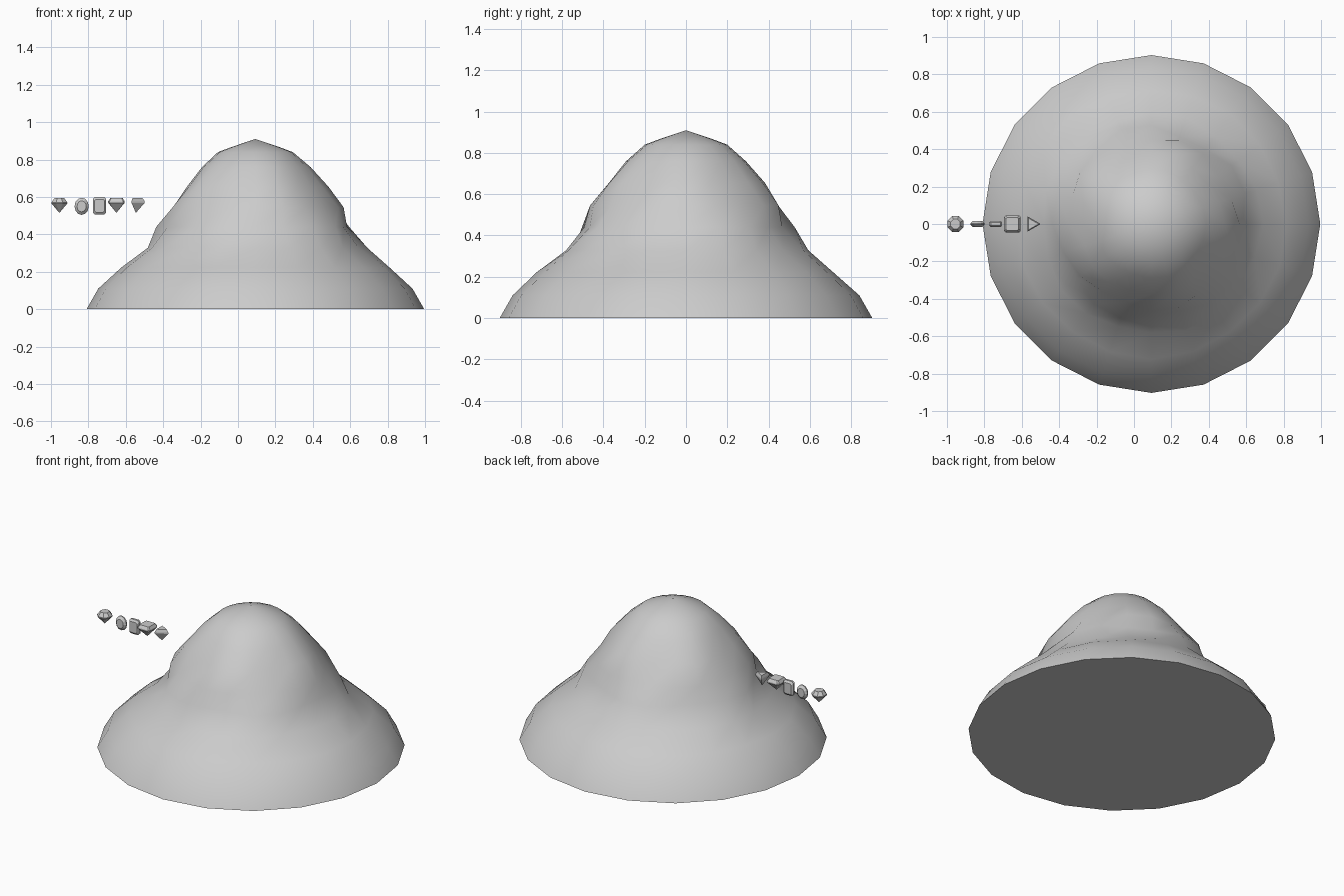
import bpy, bmesh
from math import sin, cos, pi, radians

if "Cube" in bpy.data.objects:
    bpy.data.objects.remove(bpy.data.objects["Cube"])


def loft(name, rings, place=lambda p: p):
    """Skin a stack of rings, one-point rings become tips, ends get capped."""
    bm = bmesh.new()
    loops = [[bm.verts.new(place(p)) for p in r] for r in rings]
    for a, b in zip(loops, loops[1:]):
        n = max(len(a), len(b))
        for i in range(n):
            j = (i + 1) % n
            if len(a) == 1:
                bm.faces.new((a[0], b[j], b[i]))
            elif len(b) == 1:
                bm.faces.new((a[i], a[j], b[0]))
            else:
                bm.faces.new((a[i], a[j], b[j], b[i]))
    for end in (loops[0], loops[-1]):
        if len(end) > 2:
            bm.faces.new(end)
    bmesh.ops.recalc_face_normals(bm, faces=bm.faces[:])
    me = bpy.data.meshes.new(name)
    bm.to_mesh(me)
    bm.free()
    ob = bpy.data.objects.new(name, me)
    bpy.context.collection.objects.link(ob)
    return ob


# Lumpy mound: 20 sides, five-lobed rings (z, radius, lobe size, lobe phase)
CX, SIDES = 0.093, 20
levels = [(0, .903, 0, 0), (.11, .84, 0, 0), (.222, .718, .005, 90),
          (.328, .587, .013, -27), (.44, .51, .026, 220), (.545, .456, .018, 30),
          (.655, .378, .013, -20), (.76, .29, .005, 0), (.84, .2, 0, 0),
          (.868, .125, 0, 0)]
rings = []
for z, r, amp, ph in levels:
    ring = []
    for i in range(SIDES):
        a = 2 * pi * i / SIDES
        q = r + amp * cos(5 * a + radians(ph))
        ring.append((CX + q * cos(a), q * sin(a), z))
    rings.append(ring)
rings.append([(CX, 0, .91)])
mound = loft("mound", rings)
for f in mound.data.polygons:
    f.use_smooth = len(f.vertices) < 5


# Gems: an outline scaled through layers of (height, scale)
def ngon(n, rx, ry, start=0):
    return [(rx * cos(2 * pi * i / n + start), ry * sin(2 * pi * i / n + start))
            for i in range(n)]


def cut_rect(w, h, c):
    return [(w, -h + c), (w, h - c), (w - c, h), (-w + c, h),
            (-w, h - c), (-w, -h + c), (-w + c, -h), (w - c, -h)]


def gem(name, x, z, outline, layers, upright=False):
    def place(p):
        u, v, w = p
        return (x + u, -w, z + v) if upright else (x + u, v, z + w)
    stack = [[(0, 0, w)] if s == 0 else [(u * s, v * s, w) for u, v in outline]
             for w, s in layers]
    return loft(name, stack, place)


cut = [(-.042, 0), (.008, 1), (.014, 1), (.038, .6)]
flat_cut = [(-.042, 0), (.012, 1), (.02, 1), (.037, .76)]
slab = [(-.017, .65), (-.004, 1), (.004, 1), (.017, .65)]

gem("round_gem", -.955, .557, ngon(8, .046, .046, pi / 8), cut)
gem("oval_gem", -.836, .55, ngon(12, .038, .046), slab, True)
gem("rectangular_gem", -.74, .553, cut_rect(.035, .047, .01),
    [(-.017, .74), (-.007, 1), (.007, 1), (.017, .74)], True)
gem("square_gem", -.65, .557, cut_rect(.044, .045, .008), flat_cut)
gem("triangle_gem", -.546, .557, ngon(3, .047, .047), flat_cut)
